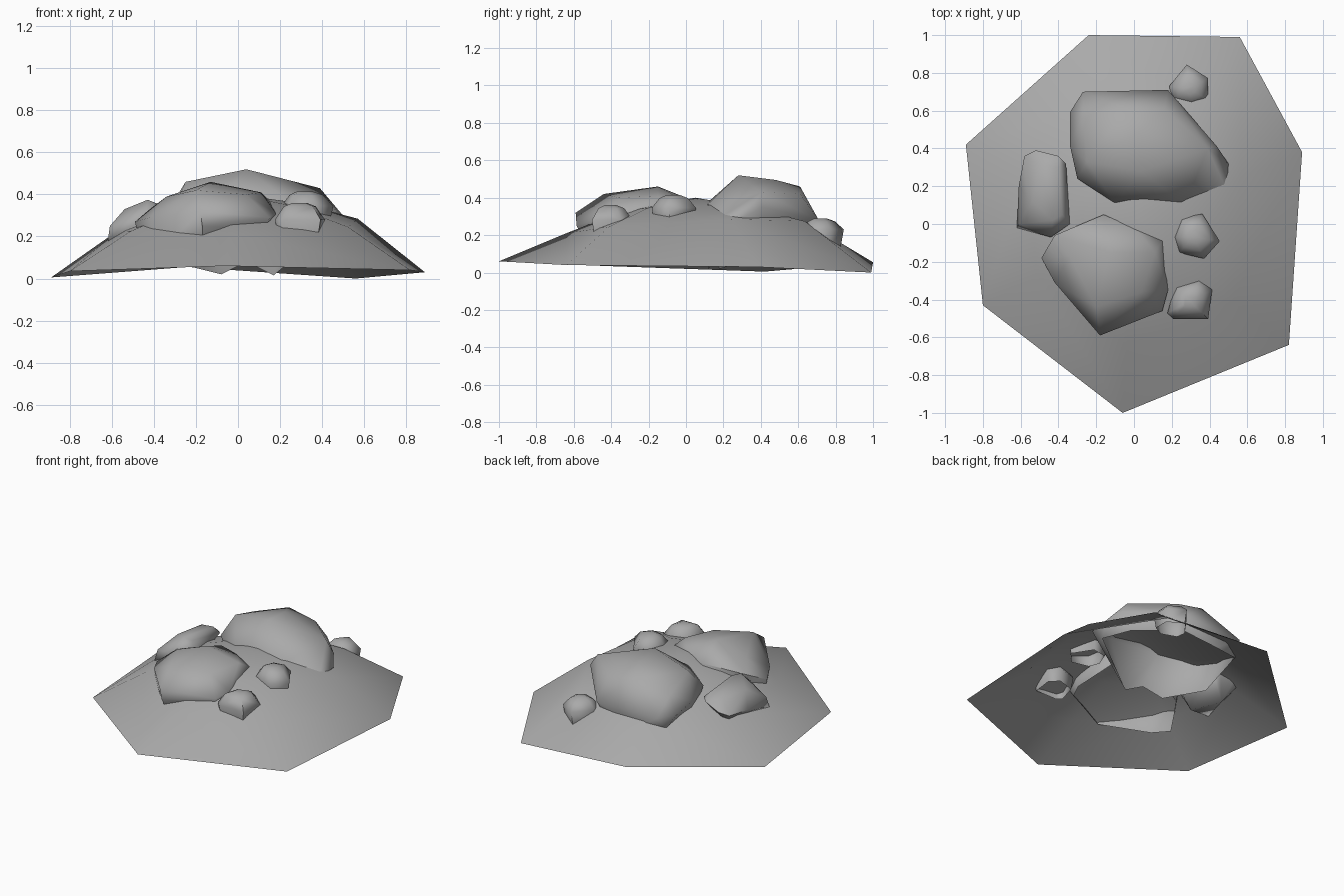
import bpy, bmesh, math

stone = bpy.data.materials.new("stone_grey")
stone.diffuse_color = (0.4, 0.4, 0.4, 1)


def finish(name, bm, angle):
    """Turn a bmesh into a shaded grey object."""
    mesh = bpy.data.meshes.new(name)
    bm.to_mesh(mesh)
    bm.free()
    mesh.materials.append(stone)
    obj = bpy.data.objects.new(name, mesh)
    bpy.context.collection.objects.link(obj)
    bpy.ops.object.select_all(action='DESELECT')
    obj.select_set(True)
    bpy.context.view_layer.objects.active = obj
    bpy.ops.object.shade_smooth_by_angle(angle=math.radians(angle))


def rock(name, points, skirt=()):
    """Lumpy stone: the hull around its corner points, left open inside the skirt."""
    bm = bmesh.new()
    for p in points:
        bm.verts.new(p)
    # the skirt is hulled flat, opened, then given its uneven heights
    hem = {bm.verts.new((x, y, -0.1)): z for x, y, z in skirt}
    bmesh.ops.convex_hull(bm, input=bm.verts)
    bmesh.ops.recalc_face_normals(bm, faces=bm.faces)
    cap = [f for f in bm.faces if all(v in hem for v in f.verts)]
    bmesh.ops.delete(bm, geom=cap, context='FACES_ONLY')
    for v, z in hem.items():
        v.co.z = z
    bmesh.ops.delete(bm, geom=[v for v in bm.verts if not v.link_faces], context='VERTS')
    finish(name, bm, 68)


def pebble(name, outline, low, mid, top):
    """Small stone: one outline drawn in towards the top, with an open underside."""
    cx = sum(p[0] for p in outline) / len(outline)
    cy = sum(p[1] for p in outline) / len(outline)

    def ring(s, z):
        return [(cx + (x - cx) * s, cy + (y - cy) * s, z) for x, y in outline]
    pts = ring(1.0, mid - 0.02) + ring(1.03, mid + 0.01) + ring(0.66, top - 0.017) + ring(0.3, top)
    rock(name, pts, ring(0.9, low))


# Mound: seven-sided open shell, steep skirt and gentle crown
rim = [(-0.24, 1.0, 0.055), (0.56, 0.99, 0.0), (0.89, 0.38, 0.03), (0.82, -0.64, 0.04),
       (-0.06, -1.0, 0.06), (-0.80, -0.43, 0.035), (-0.89, 0.42, 0.005)]
shoulder = (0.26, 0.275, 0.285, 0.245, 0.21, 0.225, 0.23)
crown = (0.345, 0.355, 0.36, 0.345, 0.335, 0.335, 0.335)
bm = bmesh.new()
rings = [[bm.verts.new(p) for p in rim]]
for s, heights in ((0.64, shoulder), (0.32, crown)):
    rings.append([bm.verts.new((p[0] * s, p[1] * s, z)) for p, z in zip(rim, heights)])
for a, b in zip(rings, rings[1:]):
    for i in range(7):
        j = (i + 1) % 7
        bm.faces.new((a[i], a[j], b[j], b[i]))
peak = bm.verts.new((0, 0.05, 0.40))
for i in range(7):
    bm.faces.new((rings[-1][i], rings[-1][(i + 1) % 7], peak))
bmesh.ops.recalc_face_normals(bm, faces=bm.faces)
finish("mound", bm, 80)

# Large boulder at the back, its ragged hem hanging inside the mound
rock("back_boulder", [
    (0.04, 0.28, 0.52), (-0.25, 0.33, 0.46), (-0.04, 0.61, 0.46), (0.02, 0.48, 0.495), (0.39, 0.40, 0.43),
    (-0.27, 0.56, 0.39), (0.16, 0.61, 0.42),
    (-0.27, 0.70, 0.28), (0.18, 0.71, 0.28), (0.44, 0.41, 0.35), (0.27, 0.10, 0.35), (-0.10, 0.11, 0.37),
    (-0.30, 0.24, 0.34), (-0.34, 0.42, 0.31), (-0.34, 0.59, 0.28), (0.50, 0.32, 0.30), (0.49, 0.18, 0.29)],
    [(0.17, 0.12, 0.015), (0.04, 0.135, 0.08), (-0.08, 0.18, 0.02), (-0.28, 0.36, 0.07), (-0.29, 0.63, 0.19),
     (-0.10, 0.68, 0.17), (0.16, 0.67, 0.20), (0.38, 0.42, 0.23), (0.44, 0.22, 0.24)])

# Large boulder at the front
rock("front_boulder", [
    (-0.13, -0.15, 0.46), (-0.20, -0.44, 0.42), (0.11, -0.15, 0.41), (-0.34, -0.17, 0.39), (0.04, -0.36, 0.40),
    (-0.16, 0.05, 0.38), (0.02, -0.04, 0.40), (0.15, -0.09, 0.37), (0.18, -0.35, 0.31), (0.15, -0.46, 0.29),
    (-0.18, -0.59, 0.32), (-0.42, -0.31, 0.29), (-0.49, -0.18, 0.27), (-0.42, -0.06, 0.33), (-0.17, -0.585, 0.25)],
    [(-0.16, 0.02, 0.30), (0.12, -0.08, 0.30), (0.16, -0.35, 0.25), (0.13, -0.43, 0.23), (-0.17, -0.55, 0.19),
     (-0.39, -0.30, 0.10), (-0.45, -0.18, 0.08), (-0.40, -0.07, 0.23)])

# Long stone on the left
rock("left_stone", [
    (-0.43, 0.02, 0.375), (-0.40, 0.30, 0.35), (-0.50, 0.32, 0.33), (-0.54, 0.12, 0.33), (-0.38, 0.05, 0.355),
    (-0.58, 0.36, 0.25), (-0.52, 0.39, 0.27), (-0.40, 0.36, 0.30), (-0.36, 0.32, 0.31), (-0.34, 0.0, 0.31),
    (-0.44, -0.07, 0.29), (-0.62, -0.02, 0.18), (-0.61, 0.0, 0.25), (-0.61, 0.20, 0.24),
    (-0.42, 0.05, 0.12), (-0.50, 0.25, 0.12)])

# Three small stones down the right
pebble("back_pebble", [(0.19, 0.73), (0.28, 0.84), (0.39, 0.77), (0.39, 0.66), (0.31, 0.62), (0.20, 0.66)],
       0.14, 0.22, 0.29)
pebble("middle_pebble", [(0.21, -0.07), (0.25, 0.03), (0.36, 0.05), (0.45, -0.09), (0.37, -0.18), (0.24, -0.15)],
       0.27, 0.335, 0.415)
pebble("front_pebble", [(0.18, -0.47), (0.22, -0.33), (0.35, -0.29), (0.41, -0.35), (0.39, -0.50), (0.21, -0.50)],
       0.20, 0.27, 0.36)
